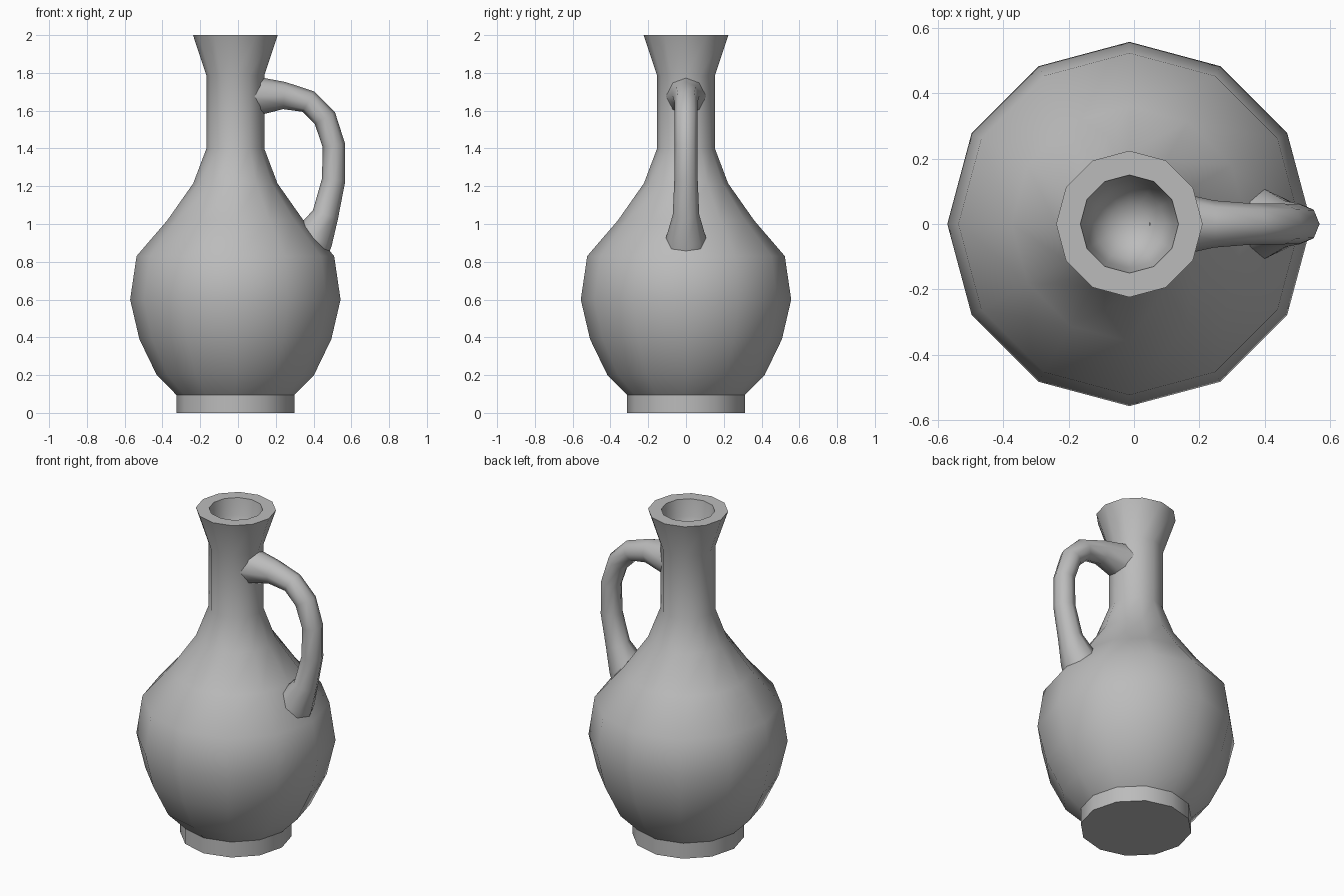
import bpy
import bmesh
from math import sin, cos, pi, radians
from mathutils import Vector

cube = bpy.data.objects.get("Cube")
if cube:
    bpy.data.objects.remove(cube, do_unlink=True)

CLAY = (0.5, 0.5, 0.5, 1.0)
clay = bpy.data.materials.new("grey clay")
clay.use_nodes = True
clay.diffuse_color = CLAY
clay.node_tree.nodes["Principled BSDF"].inputs["Base Color"].default_value = CLAY


def loft(name, rings, smooth_angle):
    """Skin a list of equal-sized point rings and cap both ends."""
    bm = bmesh.new()
    loops = [[bm.verts.new(p) for p in ring] for ring in rings]
    sides = len(loops[0])
    for low, high in zip(loops, loops[1:]):
        for i in range(sides):
            j = (i + 1) % sides
            bm.faces.new((low[i], low[j], high[j], high[i]))
    bm.faces.new(loops[0][::-1])
    bm.faces.new(loops[-1])
    bmesh.ops.recalc_face_normals(bm, faces=bm.faces)
    mesh = bpy.data.meshes.new(name)
    bm.to_mesh(mesh)
    bm.free()
    mesh.materials.append(clay)
    obj = bpy.data.objects.new(name, mesh)
    bpy.context.collection.objects.link(obj)
    bpy.ops.object.select_all(action='DESELECT')
    obj.select_set(True)
    bpy.context.view_layer.objects.active = obj
    bpy.ops.object.shade_smooth_by_angle(angle=radians(smooth_angle))
    return obj


def ring(center, u, v, radius, sides):
    return [center + radius * (cos(2 * pi * i / sides) * u + sin(2 * pi * i / sides) * v)
            for i in range(sides)]


X, Y, Z = Vector((1, 0, 0)), Vector((0, 1, 0)), Vector((0, 0, 1))
AXIS_X = -0.014

# Body: foot, belly, neck, flared lip and hollow mouth as (radius, height)
profile = [(0.312, 0), (0.312, 0.095), (0.416, 0.2), (0.508, 0.39), (0.557, 0.6),
           (0.523, 0.83), (0.36, 1.02), (0.223, 1.215), (0.153, 1.4), (0.153, 1.785),
           (0.224, 2.0), (0.15, 2.0), (0.135, 1.9), (0.11, 1.83), (0.06, 1.785),
           (0.015, 1.775)]
loft("jug_body", [ring(Vector((AXIS_X, 0, z)), X, Y, r, 12) for r, z in profile], 43)

# Handle: eight-sided tube, flared where it meets neck and shoulder, as (x, z, radius)
path = [(0.05, 1.675, 0.115), (0.245, 1.68, 0.072), (0.372, 1.648, 0.062),
        (0.46, 1.56, 0.062), (0.508, 1.415, 0.06), (0.506, 1.233, 0.062),
        (0.463, 1.05, 0.07), (0.402, 0.93, 0.105), (0.36, 0.85, 0.115)]
points = [Vector((x, 0, z)) for x, z, r in path]
tube = []
for i, p in enumerate(points):
    before, after = points[max(i - 1, 0)], points[min(i + 1, len(points) - 1)]
    across = Y.cross((after - before).normalized())
    tube.append(ring(p, across, Y, path[i][2], 8))
loft("jug_handle", tube, 50)
